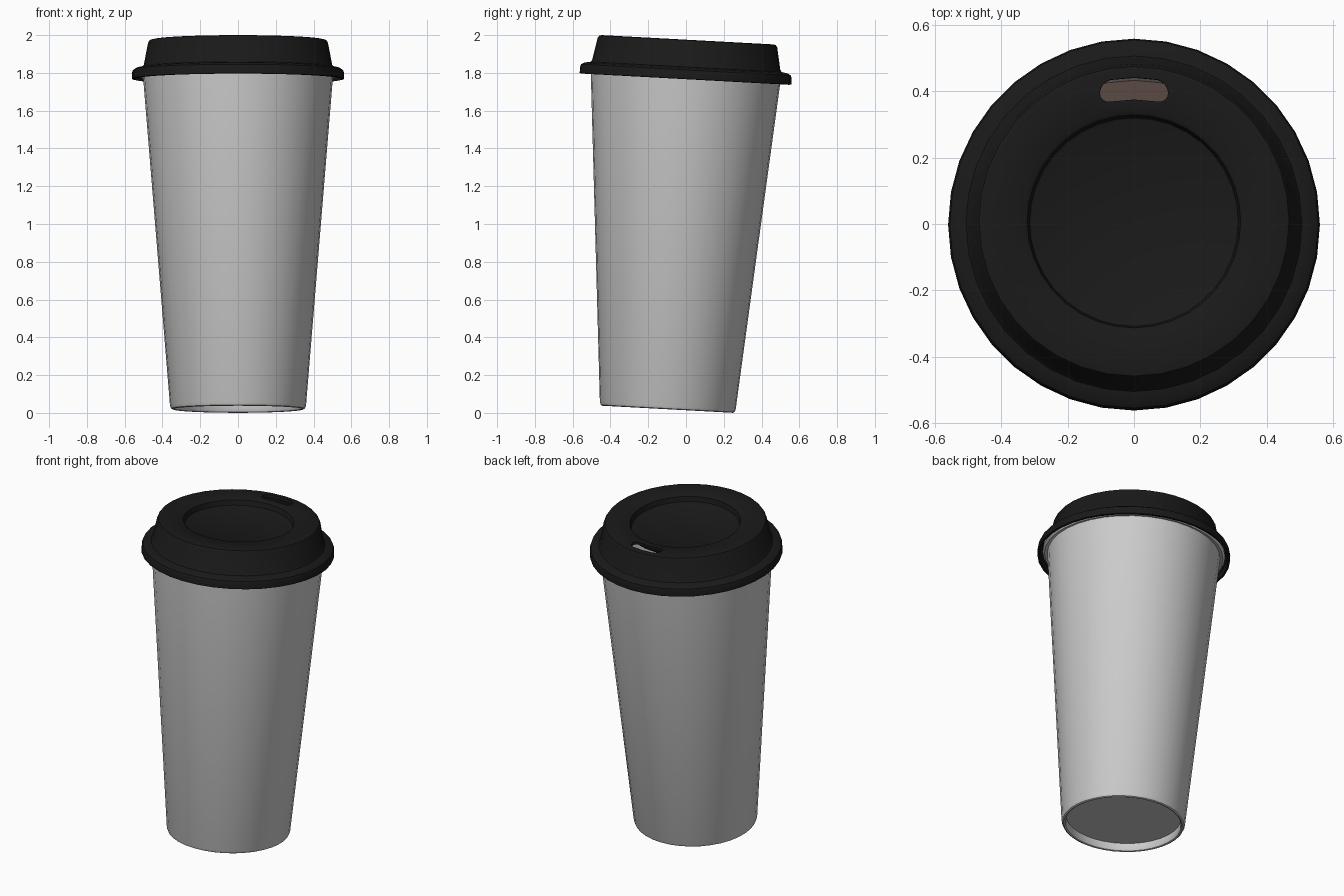
import bpy, bmesh
from math import radians, sin, cos, pi
from mathutils import Matrix

if "Cube" in bpy.data.objects:
    bpy.data.objects.remove(bpy.data.objects["Cube"])

SEG = 36
# The whole cup leans back a little, resting on its rear bottom edge
TILT = Matrix.Translation((0, -0.0975, 0.0192)) @ Matrix.Rotation(radians(-3.1), 4, 'X')


def add_object(name, bm, color=None):
    mesh = bpy.data.meshes.new(name)
    bm.to_mesh(mesh)
    bm.free()
    ob = bpy.data.objects.new(name, mesh)
    bpy.context.collection.objects.link(ob)
    ob.matrix_world = TILT
    if color:
        mat = bpy.data.materials.new(name + "_colour")
        mat.diffuse_color = (*color, 1)
        mat.use_nodes = True
        mat.node_tree.nodes["Principled BSDF"].inputs["Base Color"].default_value = mat.diffuse_color
        mesh.materials.append(mat)
    return ob


def lathe(name, profile, color=None):
    """Revolve a list of (radius, height) points around z."""
    bm = bmesh.new()
    vs = [bm.verts.new((r, 0, z)) for r, z in profile]
    es = [bm.edges.new(p) for p in zip(vs, vs[1:])]
    bmesh.ops.spin(bm, geom=vs + es, cent=(0, 0, 0), axis=(0, 0, 1),
                   angle=2 * pi, steps=SEG, use_merge=False)
    bmesh.ops.remove_doubles(bm, verts=bm.verts, dist=1e-5)
    bmesh.ops.recalc_face_normals(bm, faces=bm.faces)
    return add_object(name, bm, color)


def smooth(ob):
    bpy.ops.object.select_all(action='DESELECT')
    ob.select_set(True)
    bpy.context.view_layer.objects.active = ob
    bpy.ops.object.shade_smooth_by_angle(angle=radians(35))


# Paper cup: recessed base, tapered wall, rolled rim hidden in the lid, inside wall
cup = lathe("cup", [
    (0, 0.05), (0.335, 0.05), (0.333, 0.012), (0.338, 0.003), (0.346, 0.0),
    (0.354, 0.004), (0.36, 0.018), (0.503, 1.765), (0.52, 1.762), (0.532, 1.775),
    (0.53, 1.792), (0.515, 1.8), (0.495, 1.795), (0.487, 1.765),
    (0.347, 0.07), (0, 0.07)])

# Drink surface inside the cup
coffee = lathe("coffee", [(0, 1.4), (0.456, 1.4)], (0.10, 0.065, 0.052))

# Lid: closed shell with a flange, raised wall and recessed centre
lid = lathe("lid", [
    (0, 1.915), (0.308, 1.915), (0.315, 1.919), (0.322, 1.95), (0.332, 1.957),
    (0.455, 1.959), (0.468, 1.956), (0.476, 1.944), (0.499, 1.825), (0.507, 1.815),
    (0.54, 1.809), (0.556, 1.799), (0.561, 1.785), (0.561, 1.752), (0.549, 1.750),
    (0.546, 1.785), (0.535, 1.797), (0.497, 1.803), (0.484, 1.82), (0.461, 1.94),
    (0.338, 1.94), (0.325, 1.90), (0, 1.90)], (0.01, 0.01, 0.01))

# Sip hole cutter: rounded slot bent along the lid's edge
R, HALF, W = 0.401, 0.07, 0.033
outline = []
for side in (1, -1):
    for i in range(9):
        a = (-pi / 2 + pi * i / 8) * 1.0
        outline.append((side * (HALF + W * cos(a)), side * W * sin(a)))
    outline.append((0, side * W))
bm = bmesh.new()
ring = [bm.verts.new((x, R + y - x * x / (2 * R), 1.85)) for x, y in outline]
face = bm.faces.new(ring)
ext = bmesh.ops.extrude_face_region(bm, geom=[face])
bmesh.ops.translate(bm, vec=(0, 0, 0.2),
                    verts=[g for g in ext["geom"] if isinstance(g, bmesh.types.BMVert)])
bmesh.ops.recalc_face_normals(bm, faces=bm.faces)
cutter = add_object("sip_hole_cutter", bm)
cutter.hide_render = True

cut = lid.modifiers.new("sip_hole", 'BOOLEAN')
cut.operation = 'DIFFERENCE'
cut.solver = 'EXACT'
cut.object = cutter
bpy.context.view_layer.update()
bpy.context.view_layer.objects.active = lid
bpy.ops.object.modifier_apply(modifier=cut.name)
bpy.data.objects.remove(cutter)

for part in (cup, lid):
    smooth(part)
